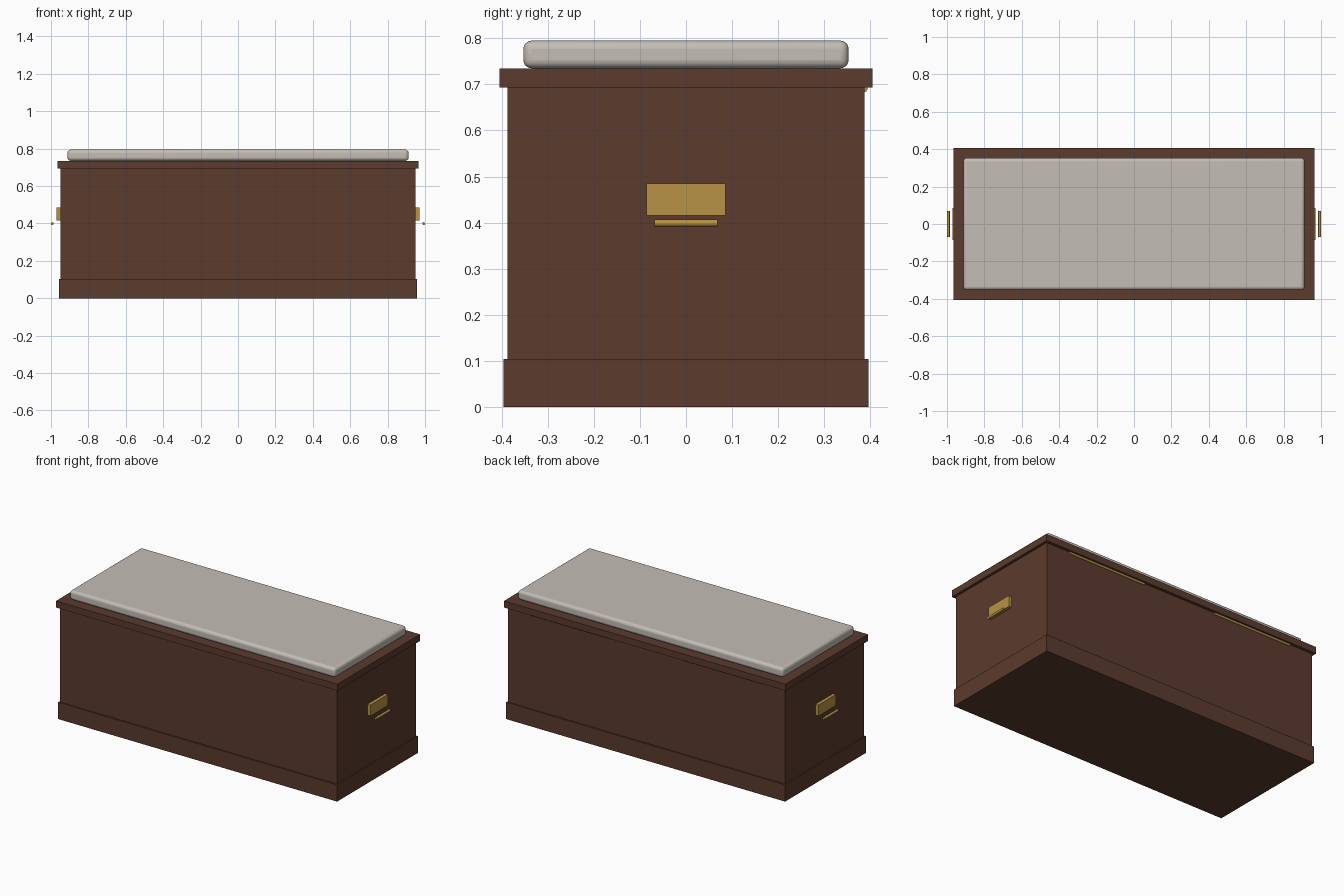
import bpy
import math

if "Cube" in bpy.data.objects:
    bpy.data.objects.remove(bpy.data.objects["Cube"], do_unlink=True)


def material(name, rgb):
    mat = bpy.data.materials.new(name)
    mat.use_nodes = True
    mat.diffuse_color = (*rgb, 1)
    mat.node_tree.nodes["Principled BSDF"].inputs["Base Color"].default_value = (*rgb, 1)
    return mat


wood = material("dark_wood", (0.105, 0.043, 0.027))
brass = material("brass", (0.48, 0.29, 0.063))
fabric = material("pale_fabric", (0.55, 0.51, 0.46))


def box(name, size, centre, mat):
    bpy.ops.mesh.primitive_cube_add(size=1, location=centre)
    obj = bpy.context.object
    obj.name = name
    obj.scale = size
    bpy.ops.object.transform_apply(location=False, rotation=False, scale=True)
    obj.data.materials.append(mat)
    return obj


def rod(name, radius, length, centre, rotation, mat):
    bpy.ops.mesh.primitive_cylinder_add(vertices=16, radius=radius, depth=length,
                                        location=centre, rotation=rotation)
    obj = bpy.context.object
    obj.name = name
    obj.data.materials.append(mat)
    bpy.ops.object.shade_smooth_by_angle(angle=math.radians(40))
    return obj


# Chest: plinth, body and overhanging lid
box("plinth", (1.916, 0.792, 0.104), (0, 0, 0.052), wood)
box("body", (1.9, 0.774, 0.60), (0, 0, 0.394), wood)
box("lid", (1.932, 0.81, 0.041), (0, 0, 0.714), wood)

# Seat cushion with rounded edges
cushion = box("cushion", (1.824, 0.706, 0.06), (0, 0, 0.765), fabric)
bevel = cushion.modifiers.new("rounded_edges", "BEVEL")
bevel.width = 0.018
bevel.segments = 4
bpy.ops.object.shade_smooth_by_angle(angle=math.radians(40))

# End handles and rear hinges, mirrored left and right
quarter = math.pi / 2
for side, sign in (("left", 1), ("right", -1)):
    box(f"handle_plate_{side}", (0.025, 0.172, 0.069), (sign * 0.957, 0, 0.45), brass)
    rod(f"handle_bar_{side}", 0.0075, 0.137, (sign * 0.9925, 0, 0.399),
        (quarter, 0, 0), brass)
    rod(f"hinge_{side}", 0.008, 0.54, (sign * 0.52, 0.386, 0.691),
        (0, quarter, 0), brass)
